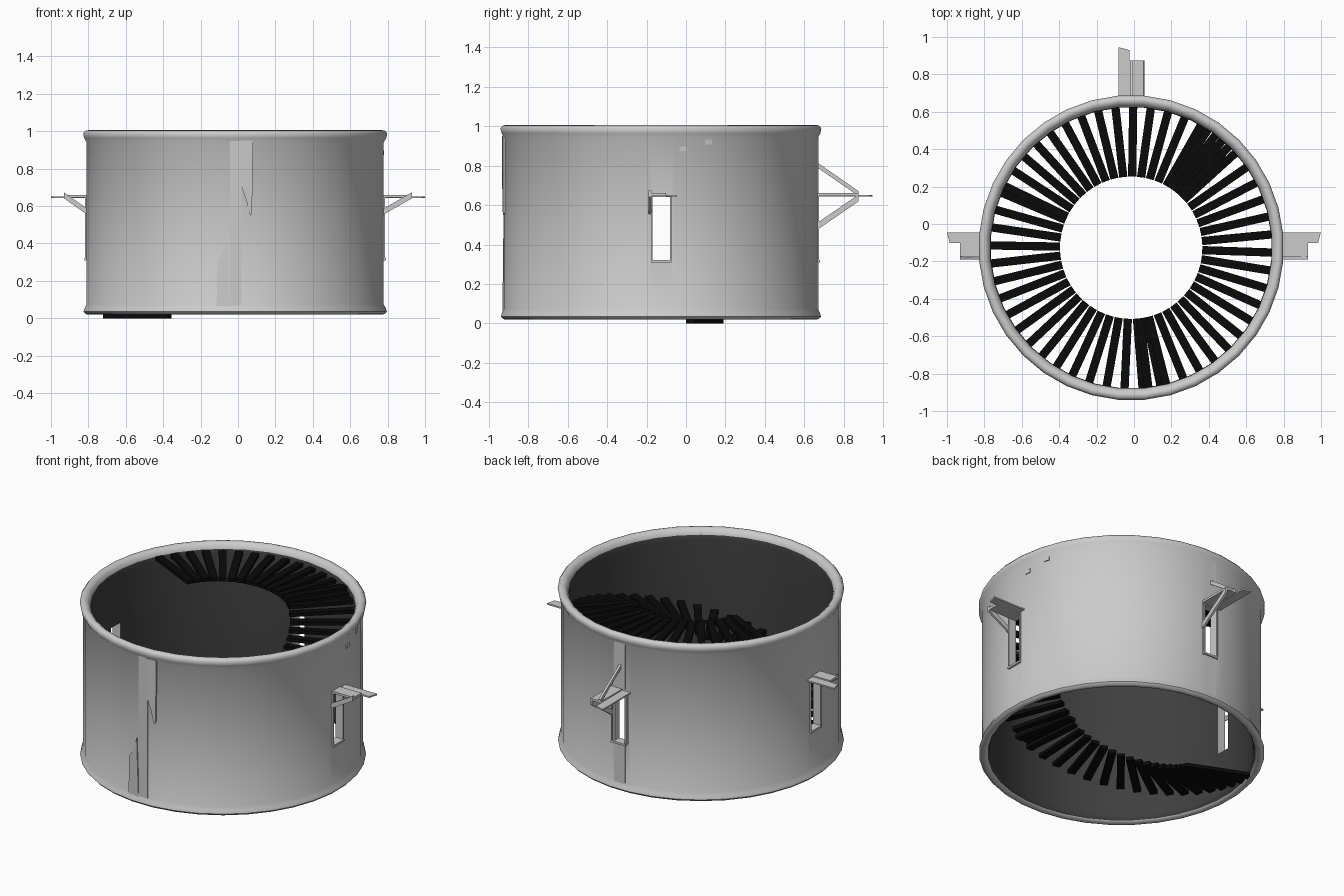
import bpy, bmesh, math
from mathutils import Matrix, Vector

if "Cube" in bpy.data.objects:
    bpy.data.objects.remove(bpy.data.objects["Cube"])

CX, CY, R, N = -0.015, -0.127, 0.797, 36
BASE = Matrix.Translation((CX, CY, 0))


def colour(name, v):
    mat = bpy.data.materials.new(name)
    mat.diffuse_color = (v, v, v, 1)
    mat.use_nodes = True
    mat.node_tree.nodes["Principled BSDF"].inputs["Base Color"].default_value = mat.diffuse_color
    return mat


black = colour("dark_stone", 0.003)
shade = colour("dark_interior", 0.05)
grey = colour("grey_stone", 0.8)


def make(name, bm, mat=None):
    bmesh.ops.recalc_face_normals(bm, faces=bm.faces)
    me = bpy.data.meshes.new(name)
    bm.to_mesh(me)
    bm.free()
    ob = bpy.data.objects.new(name, me)
    bpy.context.collection.objects.link(ob)
    if mat:
        me.materials.append(mat)
    return ob


def add_box(bm, lo, hi, m=Matrix.Identity(4)):
    lo, hi = Vector(lo), Vector(hi)
    size = Matrix.Diagonal((*(hi - lo), 1))
    bmesh.ops.create_cube(bm, size=1, matrix=m @ Matrix.Translation((lo + hi) / 2) @ size)


def add_prism(bm, front, back):
    a = [bm.verts.new(p) for p in front]
    b = [bm.verts.new(p) for p in back]
    bm.faces.new(a)
    bm.faces.new(b[::-1])
    for i in range(len(a)):
        j = (i + 1) % len(a)
        bm.faces.new((a[j], a[i], b[i], b[j]))


# Round wall with rolled top and bottom rims, lathed from one closed profile
profile = [(.797, .075), (.808, .055), (.814, .035), (.802, .022), (.782, .02), (.764, .03),
           (.754, .05), (.752, .07), (.752, .94), (.755, .97), (.766, .992), (.785, 1.006),
           (.804, 1.003), (.816, .988), (.811, .964), (.797, .94)]
bm = bmesh.new()
rings = []
for i in range(N):
    a = 2 * math.pi * (i + .5) / N
    rings.append([bm.verts.new((CX + r * math.cos(a), CY + r * math.sin(a), z)) for r, z in profile])
for i in range(N):
    p, q = rings[i], rings[(i + 1) % N]
    for j in range(len(profile)):
        k = (j + 1) % len(profile)
        f = bm.faces.new((p[j], q[j], q[k], p[k]))
        f.material_index = 1 if 5 <= j <= 8 else 0
wall = make("round_wall", bm, grey)
wall.data.materials.append(shade)

# Three windows cut through the wall
bm = bmesh.new()
for ang in (0, 90, 180):
    m = BASE @ Matrix.Rotation(math.radians(ang), 4, 'Z')
    s = -1 if ang == 180 else 1
    y0, y1 = sorted((-.042 * s, .05 * s))
    add_box(bm, (.7, y0, .32), (.86, y1, .64), m)
cutter = make("window_cutter", bm, grey)
cutter.hide_render = True
mod = wall.modifiers.new("windows", 'BOOLEAN')
mod.object = cutter
mod.solver = 'EXACT'
bpy.ops.object.select_all(action='DESELECT')
wall.select_set(True)
bpy.context.view_layer.objects.active = wall
bpy.ops.object.modifier_apply(modifier=mod.name)
bpy.data.objects.remove(cutter)
bpy.ops.object.shade_smooth_by_angle(angle=math.radians(55))


# Propped shutter over each window: two boards, braces, and a thin frame
def shutter(name, m, reach, double=False):
    bm = bmesh.new()
    a, b = reach, reach - .07
    outline = [(.76, .025), (a - .015, .025), (a, .082), (.76, .082)]
    add_prism(bm, [(x, y, .643) for x, y in outline], [(x, y, .652) for x, y in outline])
    add_box(bm, (.76, -.05, .646), (b, .025, .66))

    def brace(y, z_wall, z_tip, t):
        pts = [(.785, z_wall), (.785, z_wall + t), (b, z_tip + t * .4), (b, z_tip - t * .6)]
        add_prism(bm, [(x, y, z) for x, z in pts], [(x, y + .014, z) for x, z in pts])
    if double:
        brace(-.055, .47, .64, .035)
        brace(.005, .795, .66, .025)
    else:
        brace(-.062, .55, .66, .032)
    for y in (-.05, .046):
        add_box(bm, (.75, y, .312), (.802, y + .008, .645))
    add_box(bm, (.75, -.05, .31), (.806, .054, .322))
    bm.transform(m)
    make(name, bm)


shutter("right_shutter", BASE, 1.014)
shutter("left_shutter", BASE @ Matrix.Scale(-1, 4, (1, 0, 0)), .985)
shutter("back_shutter", Matrix.Translation((0, CY, 0)) @ Matrix.Rotation(math.pi / 2, 4, 'Z'), 1.072, True)


# Thin seam strips and wedge panels lying on the wall
def panel(name, pts, side, out):
    bm = bmesh.new()

    def pos(x, z, r):
        return (x, CY + side * math.sqrt(r * r - (x - CX) ** 2), z)
    add_prism(bm, [pos(x, z, R + out) for x, z in pts], [pos(x, z, R - .02) for x, z in pts])
    make(name, bm)


panel("front_seam", [(-.042, .05), (.02, .05), (.02, .96), (-.042, .96)], -1, .002)
panel("front_low_panel", [(-.115, .05), (-.042, .05), (-.055, .43), (-.085, .34), (-.11, .3)], -1, .005)
panel("front_high_panel", [(.015, .95), (.08, .95), (.075, .56), (.065, .55), (.045, .63), (.02, .7)], -1, .008)
panel("back_seam_top", [(-.045, .66), (.03, .66), (.03, .96), (-.045, .96)], 1, .002)
panel("back_seam_bottom", [(-.045, .05), (.03, .05), (.03, .31), (-.045, .31)], 1, .002)

# Small slot frames high on the right side
bm = bmesh.new()
for ang, z in ((8, .885), (17.5, .92)):
    m = BASE @ Matrix.Rotation(math.radians(ang), 4, 'Z')
    add_box(bm, (.78, -.018, z - .012), (.8, .018, z + .012), m)
make("wall_slots", bm)

# Spiral stair of radial treads in three flights (start/end angle, start/end top height)
bm = bmesh.new()
for a0, a1, z0, z1, n in ((154, 46, .97, .94, 16), (57, -83, .96, .42, 20), (-78, -203, .41, .022, 18)):
    for i in range(n):
        t = i / (n - 1)
        z = z0 + (z1 - z0) * t
        m = BASE @ Matrix.Rotation(math.radians(a0 + (a1 - a0) * t), 4, 'Z')
        add_box(bm, (.38, -.022, z - .022), (.758, .022, z), m)
make("spiral_stair", bm, black)
